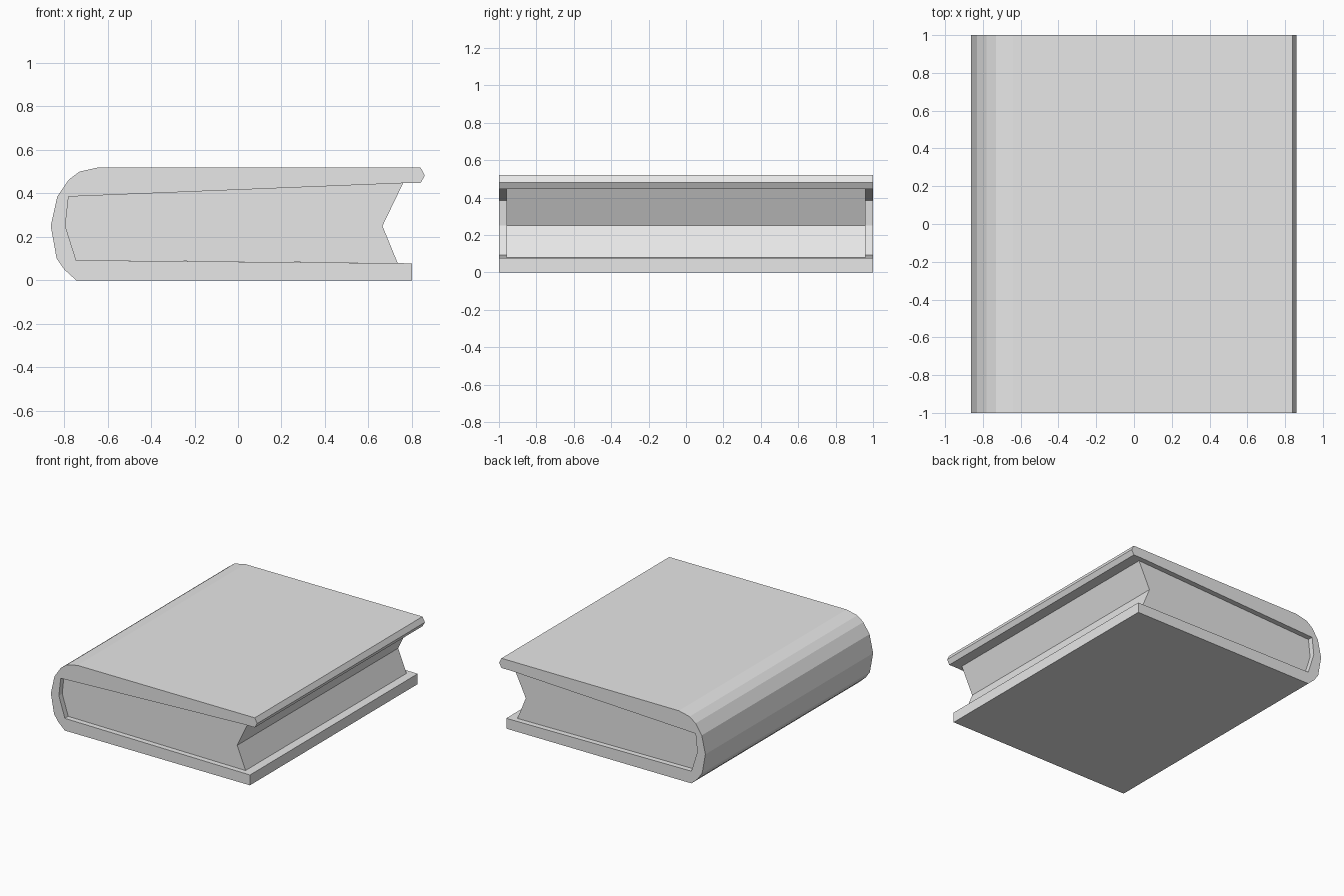
import bpy
import bmesh

cube = bpy.data.objects.get("Cube")
if cube:
    bpy.data.objects.remove(cube, do_unlink=True)

grey = bpy.data.materials.new("plain_grey")
grey.use_nodes = True
grey.diffuse_color = (0.8, 0.8, 0.8, 1)
grey.node_tree.nodes["Principled BSDF"].inputs["Base Color"].default_value = (0.8, 0.8, 0.8, 1)


def extrude_profile(name, profile, half_length):
    """Extrude an x-z outline along y, centred on y = 0."""
    bm = bmesh.new()
    face = bm.faces.new([bm.verts.new((x, -half_length, z)) for x, z in profile])
    result = bmesh.ops.extrude_face_region(bm, geom=[face])
    moved = [v for v in result["geom"] if isinstance(v, bmesh.types.BMVert)]
    bmesh.ops.translate(bm, vec=(0, 2 * half_length, 0), verts=moved)
    bmesh.ops.recalc_face_normals(bm, faces=bm.faces)
    mesh = bpy.data.meshes.new(name)
    bm.to_mesh(mesh)
    bm.free()
    mesh.materials.append(grey)
    obj = bpy.data.objects.new(name, mesh)
    bpy.context.collection.objects.link(obj)
    return obj


# Inside of the cover, which the page block fills
top_lip = (0.76, 0.447)
inner_spine = [(-0.78, 0.385), (-0.795, 0.25), (-0.745, 0.092)]

# Rounded spine joining the bevelled upper board and the square lower board
spine = [(-0.745, 0), (-0.8, 0.05), (-0.835, 0.1), (-0.862, 0.25),
         (-0.832, 0.385), (-0.78, 0.462), (-0.73, 0.5), (-0.64, 0.52)]
upper_edge = [(0.84, 0.52), (0.86, 0.482), (0.84, 0.447)]
lower_edge = [(0.8, 0.078), (0.8, 0)]
extrude_profile("cover", spine + upper_edge + [top_lip] + inner_spine + lower_edge, 1)

# Page block, recessed at both ends, with a notched fore edge
fore_edge = [(0.735, 0.079), (0.665, 0.25)]
extrude_profile("pages", inner_spine + fore_edge + [top_lip], 0.96)
